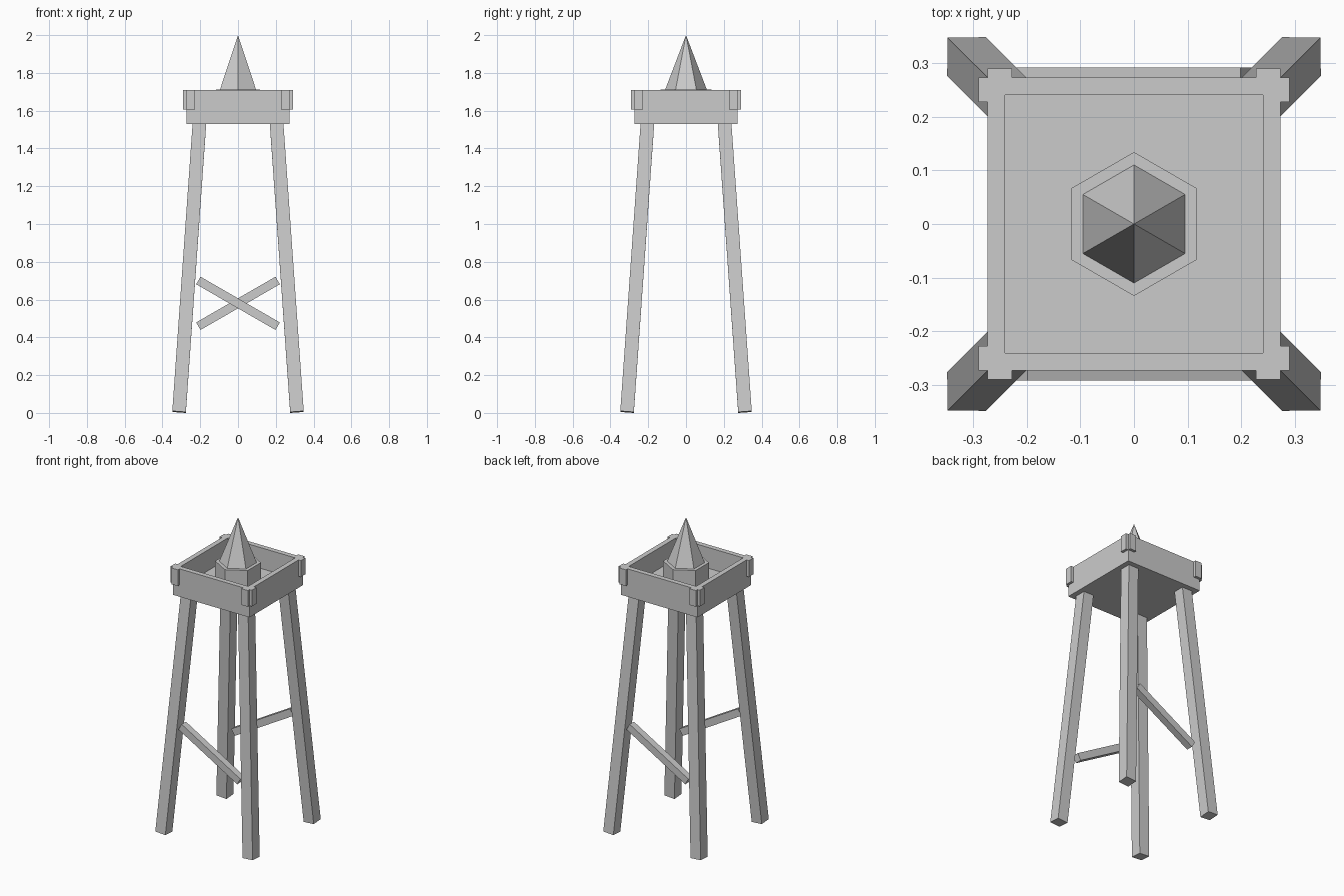
import bpy, bmesh
from mathutils import Matrix, Vector

if "Cube" in bpy.data.objects:
    bpy.data.objects.remove(bpy.data.objects["Cube"])


def finish(bm, name):
    mesh = bpy.data.meshes.new(name)
    bm.to_mesh(mesh)
    bm.free()
    obj = bpy.data.objects.new(name, mesh)
    bpy.context.collection.objects.link(obj)
    return obj


def beam(name, start, end, width, depth):
    """Square-ended box running from start to end."""
    start, end = Vector(start), Vector(end)
    axis = end - start
    rot = Vector((0, 0, 1)).rotation_difference(axis).to_matrix().to_4x4()
    bm = bmesh.new()
    bmesh.ops.create_cube(bm, size=1, matrix=Matrix.Translation((start + end) / 2) @ rot
                          @ Matrix.Diagonal((width, depth, axis.length, 1)))
    return finish(bm, name)


def hexagon(name, r_bottom, r_top, z0, z1):
    bpy.ops.mesh.primitive_cone_add(vertices=6, radius1=r_bottom, radius2=r_top,
                                    depth=z1 - z0, location=(0, 0, (z0 + z1) / 2))
    bpy.context.object.name = name


HALF, WALL, BASE, RIM = 0.273, 0.046, 1.53, 1.71

# Four splayed legs, with two-sided clasps at the tray corners
for sy, side in ((-1, "front"), (1, "back")):
    for sx, hand in ((-1, "left"), (1, "right")):
        beam(f"{side}_{hand}_leg", (sx * 0.312, sy * 0.312, 0.005),
             (sx * 0.204, sy * 0.204, 1.535), 0.072, 0.072)
        mid, out = HALF - WALL / 2, HALF + 0.0085
        for n, (x, y, w, d) in enumerate(((mid, out, WALL, 0.017), (out, mid, 0.017, WALL))):
            beam(f"{side}_{hand}_corner_clasp_{n + 1}", (sx * x, sy * y, 1.605),
                 (sx * x, sy * y, RIM), w, d)

    # One diagonal brace on the front and one on the back, sloping opposite ways
    beam(f"{side}_brace", (-0.21, sy * 0.27, 0.58 - sy * 0.121),
         (0.21, sy * 0.27, 0.58 + sy * 0.121), 0.046, 0.044)

# Open tray: a box with its top inset and pushed down
bm = bmesh.new()
bmesh.ops.create_cube(bm, size=1, matrix=Matrix.Translation((0, 0, (BASE + RIM) / 2))
                      @ Matrix.Diagonal((2 * HALF, 2 * HALF, RIM - BASE, 1)))
bm.normal_update()
top = max(bm.faces, key=lambda f: f.calc_center_median().z)
bmesh.ops.inset_region(bm, faces=[top], thickness=WALL)
well = bmesh.ops.extrude_discrete_faces(bm, faces=[top])["faces"][0]
bmesh.ops.translate(bm, verts=well.verts, vec=(0, 0, -0.134))
bmesh.ops.recalc_face_normals(bm, faces=bm.faces)
finish(bm, "tray")

# Hexagonal pedestal and spire
hexagon("pedestal", 0.134, 0.134, 1.57, 1.712)
hexagon("spire", 0.11, 0, 1.712, 2.0)
